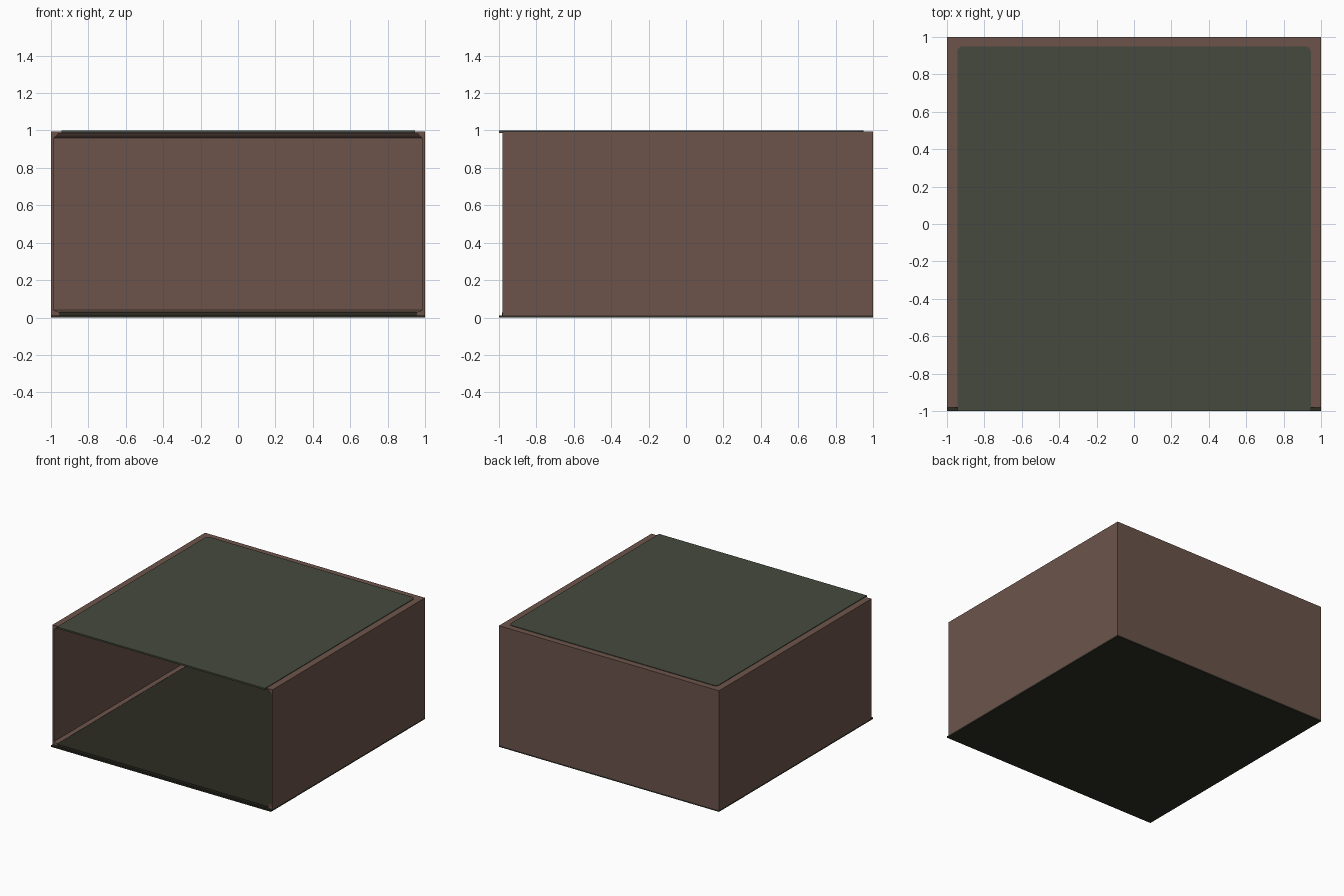
import bpy, bmesh, math

if "Cube" in bpy.data.objects:
    bpy.data.objects.remove(bpy.data.objects["Cube"])


def srgb(r, g, b):
    def lin(c):
        c /= 255
        return c / 12.92 if c < 0.04045 else ((c + 0.055) / 1.055) ** 2.4
    return (lin(r), lin(g), lin(b), 1)


def material(name, rgb):
    m = bpy.data.materials.new(name)
    m.diffuse_color = srgb(*rgb)
    m.use_nodes = True
    m.node_tree.nodes["Principled BSDF"].inputs["Base Color"].default_value = m.diffuse_color
    return m


brown = material("brown_wall", (108, 84, 75))
green = material("dark_green", (69, 74, 62))
olive = material("dark_olive", (45, 44, 36))


def finish(bm, name, mat):
    bmesh.ops.recalc_face_normals(bm, faces=bm.faces)
    me = bpy.data.meshes.new(name)
    bm.to_mesh(me)
    bm.free()
    me.materials.append(mat)
    ob = bpy.data.objects.new(name, me)
    bpy.context.collection.objects.link(ob)
    return ob


def plate(name, outline, z0, z1, mat):
    """Extrude a flat outline from z0 to z1."""
    bm = bmesh.new()
    face = bm.faces.new([bm.verts.new((x, y, z0)) for x, y in outline])
    ext = bmesh.ops.extrude_face_region(bm, geom=[face])
    for v in ext["geom"]:
        if isinstance(v, bmesh.types.BMVert):
            v.co.z = z1
    return finish(bm, name, mat)


def rounded_back(w, front, back, r, n=6):
    """Rectangle with its two back corners rounded."""
    pts = [(-w, front), (w, front)]
    for sx, start in ((1, 0), (-1, 90)):
        for i in range(n + 1):
            a = math.radians(start + 90 * i / n)
            pts.append((sx * (w - r) + r * math.cos(a),
                        back - r + r * math.sin(a)))
    return pts


# Three walls with stepped mouldings: profile of (inset, height) swept in a U
profile = [(0, 0.012), (0, 0.995), (0.075, 0.995), (0.075, 0.985),
           (0.04, 0.985), (0.03, 0.972), (0.015, 0.96), (0.015, 0.04),
           (0.03, 0.032), (0.045, 0.03), (0.045, 0.012)]
bm = bmesh.new()
rings = []
for sx, at_back in ((-1, False), (-1, True), (1, True), (1, False)):
    rings.append([bm.verts.new((sx * (1 - d), 1 - d if at_back else -0.98, z))
                  for d, z in profile])
n = len(profile)
for a, b in zip(rings, rings[1:]):
    for i in range(n):
        j = (i + 1) % n
        bm.faces.new((a[i], a[j], b[j], b[i]))
bm.faces.new(rings[0])
bm.faces.new(rings[-1])
finish(bm, "walls", brown)

# Floor base and raised inner floor
plate("floor_base", [(-1, -1), (1, -1), (1, 1), (-1, 1)], 0, 0.012, olive)
plate("inner_floor", [(-0.957, -0.985), (0.957, -0.985), (0.957, 0.957), (-0.957, 0.957)],
      0.011, 0.028, olive)

# Roof panel with a lip past the wall ends
plate("roof_panel", rounded_back(0.945, -1, 0.95, 0.03), 0.987, 1.0, green)
